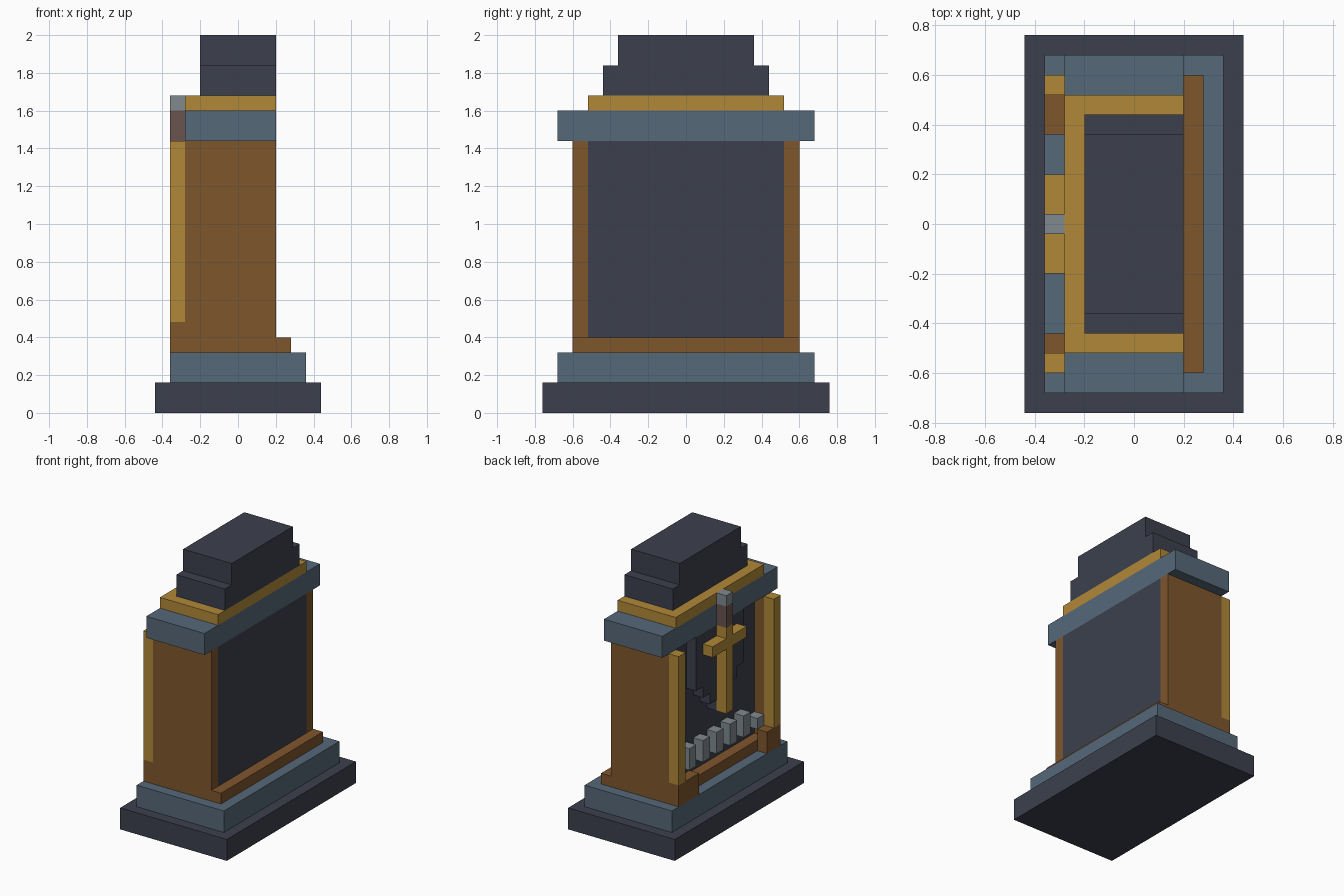
import bpy, bmesh

U = 0.08  # one building block

default = bpy.data.objects.get("Cube")
if default:
    bpy.data.objects.remove(default, do_unlink=True)


def material(name, hex_rgb):
    srgb = [int(hex_rgb[i:i + 2], 16) / 255 for i in (0, 2, 4)]
    col = [c / 12.92 if c <= 0.04045 else ((c + 0.055) / 1.055) ** 2.4 for c in srgb] + [1.0]
    m = bpy.data.materials.new(name)
    m.use_nodes = True
    m.diffuse_color = col
    bsdf = next(n for n in m.node_tree.nodes if n.type == 'BSDF_PRINCIPLED')
    bsdf.inputs["Base Color"].default_value = col
    bsdf.inputs["Roughness"].default_value = 0.8
    return m


DARK = material("dark stone", "3C404D")
SLATE = material("slate blue", "566879")
BROWN = material("brown wood", "7F562C")
GOLD = material("gold", "B18938")
GREY = material("light grey", "808A8F")
GRIP = material("grip brown", "6A5450")


def finish(name, bm, mat):
    bmesh.ops.recalc_face_normals(bm, faces=bm.faces[:])
    me = bpy.data.meshes.new(name)
    bm.to_mesh(me)
    bm.free()
    me.materials.append(mat)
    ob = bpy.data.objects.new(name, me)
    bpy.context.collection.objects.link(ob)
    return ob


def box(name, mat, x, y, z):
    """Box from (min, max) ranges counted in blocks."""
    bm = bmesh.new()
    bmesh.ops.create_cube(bm, size=1)
    for v in bm.verts:
        for i, (a, b) in enumerate((x, y, z)):
            v.co[i] = (a if v.co[i] < 0 else b) * U
    return finish(name, bm, mat)


def pair(name, mat, x, y, z):
    """Two boxes mirrored across y = 0."""
    box(name + "_back", mat, x, y, z)
    box(name + "_front", mat, x, (-y[1], -y[0]), z)


# Stepped base
box("plinth", DARK, (-5.5, 5.5), (-9.5, 9.5), (0, 2))
box("base_step", SLATE, (-4.5, 4.5), (-8.5, 8.5), (2, 4))
box("sill", BROWN, (-3.5, 3.5), (-7.5, 7.5), (4, 5))

# Body: end walls with a dark panel set back between them
pair("end_wall", BROWN, (-3.5, 2.5), (6.5, 7.5), (5, 18))
box("panel", DARK, (-2.5, 2.5), (-6.5, 6.5), (5, 18))

# Corner pillars on their feet
pair("pillar_foot", BROWN, (-4.5, -3.5), (6.5, 7.5), (4, 6))
pair("pillar", GOLD, (-4.5, -3.5), (6.5, 7.5), (6, 18))
box("wide_foot_block", BROWN, (-4.5, -3.5), (4.5, 6.5), (4, 6))
box("narrow_foot_block", BROWN, (-4.5, -3.5), (-6.5, -5.5), (4, 6))

# Roof tiers
box("roof_slab", SLATE, (-3.5, 2.5), (-8.5, 8.5), (18, 20))
box("roof_trim", GOLD, (-3.5, 2.5), (-6.5, 6.5), (20, 21))
box("cap_lower", DARK, (-2.5, 2.5), (-5.5, 5.5), (21, 23))
box("cap_upper", DARK, (-2.5, 2.5), (-4.5, 4.5), (23, 25))

# Shield relief with a stepped point
half = [(0.5, 10), (0.5, 11), (1.5, 11), (1.5, 12), (2.5, 12), (2.5, 13), (3.5, 13), (3.5, 18)]
outline = half + [(-y, z) for y, z in reversed(half)]
bm = bmesh.new()
face = bm.faces.new([bm.verts.new((-3.5 * U, y * U, z * U)) for y, z in outline])
ext = bmesh.ops.extrude_face_region(bm, geom=[face])
bmesh.ops.translate(bm, vec=(U, 0, 0),
                    verts=[g for g in ext["geom"] if isinstance(g, bmesh.types.BMVert)])
finish("shield_relief", bm, DARK)

# Sword hung in front of the shield
box("sword_blade", GOLD, (-4.5, -3.5), (-0.5, 0.5), (10, 18))
pair("sword_guard", GOLD, (-4.5, -3.5), (0.5, 2.5), (16, 17))
box("sword_grip", GRIP, (-4.5, -3.5), (-0.5, 0.5), (18, 20))
box("sword_pommel", GREY, (-4.5, -3.5), (-0.5, 0.5), (20, 21))

# Row of grey studs low on the panel, shorter at both ends
for i, c in enumerate(range(-6, 7, 2)):
    box(f"stud_{i + 1}", GREY, (-3.5, -2.5), (c - 0.5, c + 0.5), (6, 7 if abs(c) == 6 else 8))
